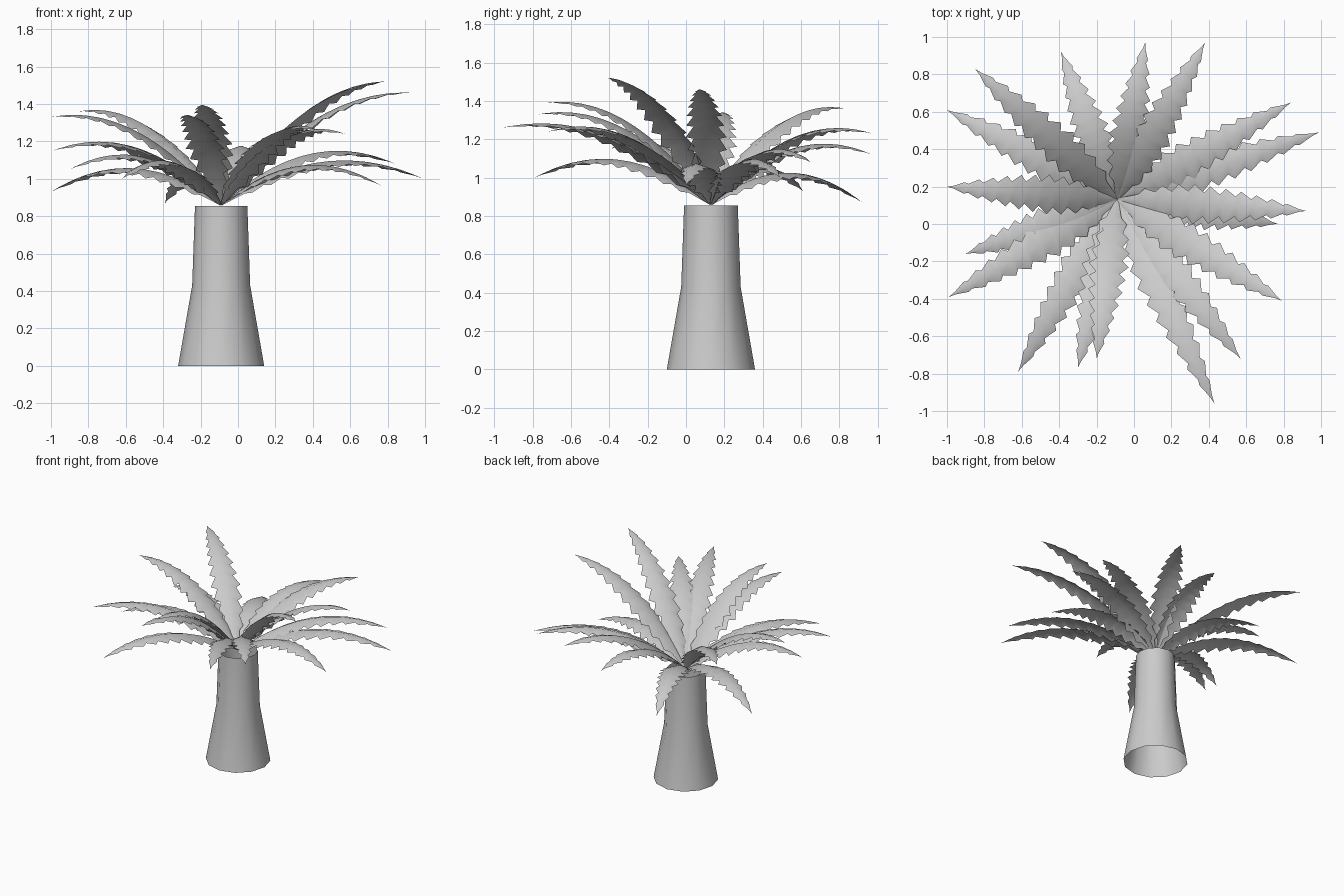
import bpy, bmesh, math
from mathutils import Vector

if "Cube" in bpy.data.objects:
    bpy.data.objects.remove(bpy.data.objects["Cube"])

CX, CY = -0.09, 0.13
BASE = Vector((CX, CY, 0.86))


def make_object(name, bm):
    mesh = bpy.data.meshes.new(name)
    bm.to_mesh(mesh)
    bm.free()
    for p in mesh.polygons:
        p.use_smooth = True
    ob = bpy.data.objects.new(name, mesh)
    bpy.context.collection.objects.link(ob)
    return ob


# Trunk: open flared tube
def trunk(sides=12):
    bm = bmesh.new()
    rings = []
    for r, z in [(0.23, 0), (0.155, 0.43), (0.14, 0.855)]:
        rings.append([bm.verts.new((CX + r * math.cos(2 * math.pi * i / sides),
                                    CY + r * math.sin(2 * math.pi * i / sides), z))
                      for i in range(sides)])
    for a, b in zip(rings, rings[1:]):
        for i in range(sides):
            j = (i + 1) % sides
            bm.faces.new((a[i], a[j], b[j], b[i]))
    make_object("trunk", bm)


# Frond outline: half width along the length
WIDTH = [(0, 0.008), (0.15, 0.075), (0.35, 0.102), (0.6, 0.082), (0.85, 0.042), (1, 0.0)]


def half_width(t):
    for (t0, w0), (t1, w1) in zip(WIDTH, WIDTH[1:]):
        if t <= t1:
            return w0 + (w1 - w0) * (t - t0) / (t1 - t0)
    return 0


# Frond: arched rib with serrated, slightly drooping halves
def frond(name, tip, teeth=10, bulge=0.16):
    bm = bmesh.new()
    d = Vector(tip) - BASE
    side = Vector((-d.y, d.x, 0)).normalized()
    stations = [(0, 1)]
    for k in range(teeth):
        t = 0.1 + 0.86 * k / teeth
        stations += [(t, 0.68), (t + 0.025, 1.08)]
    stations.append((0.96, 0.7))
    prev = None
    for t, f in stations:
        p = BASE + d * t + Vector((0, 0, 4 * bulge * t * (1 - t)))
        w = half_width(t) * f
        tangent = d + Vector((0, 0, 4 * bulge * (1 - 2 * t)))
        up = tangent.cross(side).normalized()
        if up.z < 0:
            up = -up
        row = [bm.verts.new(p + side * w * s - up * abs(s) * w * 0.35) for s in (-1, 0, 1)]
        if prev:
            for i in range(2):
                bm.faces.new((prev[i], row[i], row[i + 1], prev[i + 1]))
        prev = row
    end = bm.verts.new(tip)
    for i in range(2):
        bm.faces.new((prev[i], end, prev[i + 1]))
    bmesh.ops.recalc_face_normals(bm, faces=bm.faces)
    if sum(f.normal.z for f in bm.faces) < 0:
        bmesh.ops.reverse_faces(bm, faces=bm.faces)
    make_object(name, bm)


# Tip positions around the crown
TIPS = [
    (0.06, 0.97, 1.12), (0.38, 0.97, 1.23), (0.84, 0.65, 1.08),
    (0.99, 0.49, 1.00), (0.92, 0.07, 1.46), (0.77, 0.00, 0.96),
    (0.79, -0.41, 1.52), (0.57, -0.72, 1.24), (0.43, -0.96, 1.26),
    (-0.20, -0.72, 1.39), (-0.30, -0.77, 1.33), (-0.62, -0.79, 1.00),
    (-0.99, -0.39, 1.15), (-0.90, -0.16, 1.05), (-1.00, 0.20, 1.33),
    (-1.00, 0.61, 0.93), (-0.85, 0.83, 1.36), (-0.39, 0.92, 0.87),
]

trunk()
for n, tip in enumerate(TIPS):
    frond(f"frond_{n + 1}", tip)
